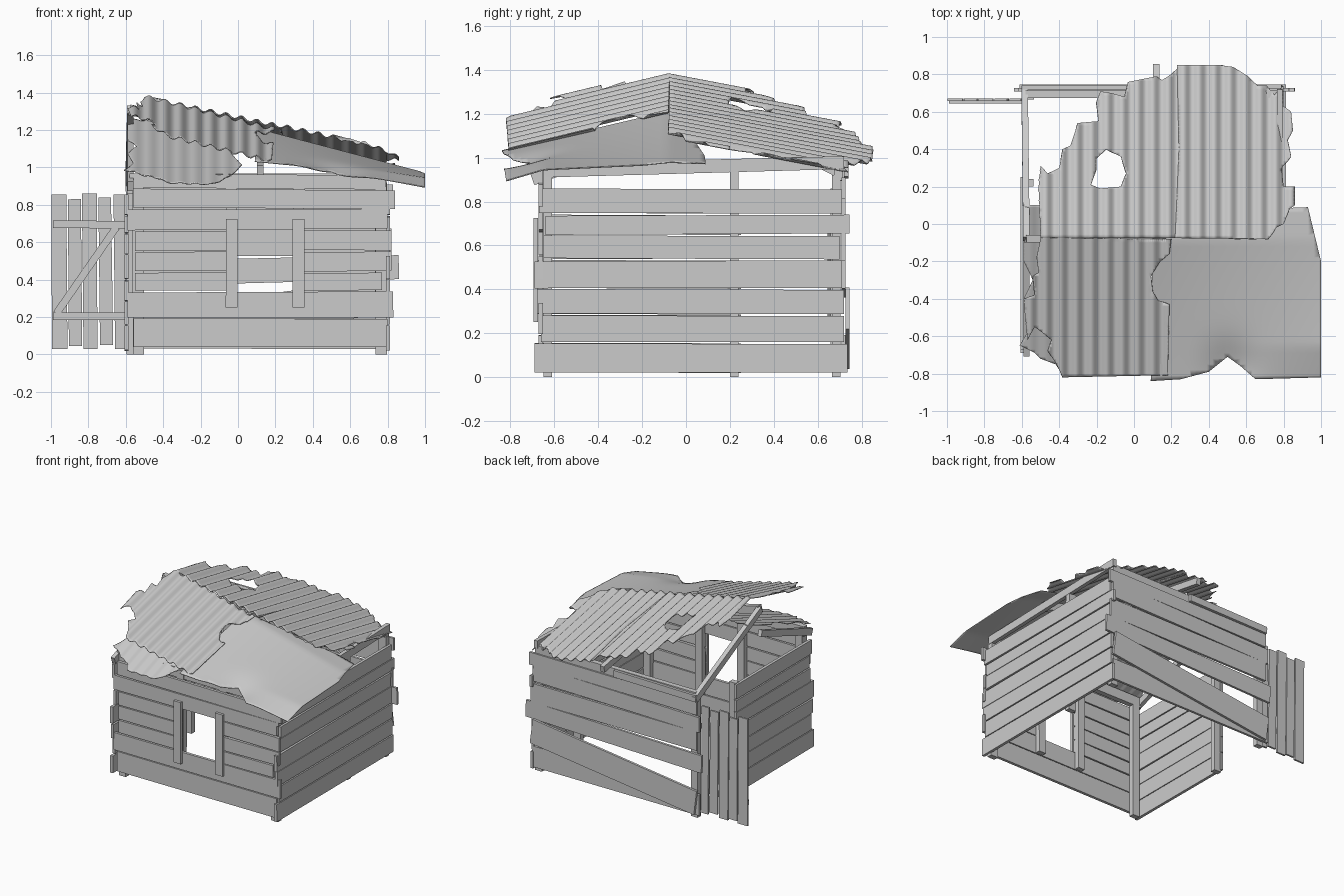
import bpy, math, random
from mathutils import Vector
from mathutils.geometry import delaunay_2d_cdt

if "Cube" in bpy.data.objects:
    bpy.data.objects.remove(bpy.data.objects["Cube"])

random.seed(4)


def beam(name, a, b, width, thick, face, jit=0.003):
    """Slightly crooked plank from a to b; face is the direction of its thin side."""
    a, b, n = Vector(a), Vector(b), Vector(face)
    d = (b - a).normalized()
    n = (n - d * n.dot(d)).normalized()
    s = d.cross(n)
    verts = []
    for p in (a, b):
        off = {-1: random.uniform(-jit, jit), 1: random.uniform(-jit, jit)}
        for i, j in ((-1, -1), (1, -1), (1, 1), (-1, 1)):
            verts.append(p + s * (i * width / 2 + off[i]) + n * (j * thick / 2))
    faces = [(0, 1, 2, 3), (7, 6, 5, 4)] + [(k, 4 + k, 4 + (k + 1) % 4, (k + 1) % 4) for k in range(4)]
    me = bpy.data.meshes.new(name)
    me.from_pydata(verts, [], faces)
    if me.polygons[0].normal.dot(d) > 0:
        me.flip_normals()
    ob = bpy.data.objects.new(name, me)
    bpy.context.collection.objects.link(ob)


def inside(x, y, poly):
    hit = False
    for (x1, y1), (x2, y2) in zip(poly, poly[1:] + poly[:1]):
        if (y1 > y) != (y2 > y) and x < (x2 - x1) * (y - y1) / (y2 - y1) + x1:
            hit = not hit
    return hit


def sheet(name, outline, height, dx, dy, hole=None, thick=0.005):
    """Torn metal sheet: outline in plan, lifted by a height function."""
    pts, edges = [], []
    for loop in [outline] + ([hole] if hole else []):
        start = len(pts)
        for p, q in zip(loop, loop[1:] + loop[:1]):
            p, q = Vector(p), Vector(q)
            n = max(1, int((q - p).length / dx))
            pts += [p.lerp(q, k / n) for k in range(n)]
        edges += [(k, k + 1) for k in range(start, len(pts) - 1)] + [(len(pts) - 1, start)]
    xs, ys = [p[0] for p in outline], [p[1] for p in outline]
    for i in range(1, int((max(xs) - min(xs)) / dx) + 1):
        for j in range(1, int((max(ys) - min(ys)) / dy) + 1):
            x, y = min(xs) + i * dx, min(ys) + j * dy
            if inside(x, y, outline):
                pts.append(Vector((x, y)))
    v, _, f, *_ = delaunay_2d_cdt(pts, edges, [], 0, 1e-5)
    keep = []
    for t in f:
        cx, cy = sum(v[k].x for k in t) / 3, sum(v[k].y for k in t) / 3
        if inside(cx, cy, outline) and not (hole and inside(cx, cy, hole)):
            keep.append(t)
    me = bpy.data.meshes.new(name)
    me.from_pydata([(p.x, p.y, height(p.x, p.y)) for p in v], [], keep)
    ob = bpy.data.objects.new(name, me)
    bpy.context.collection.objects.link(ob)
    m = ob.modifiers.new("thickness", 'SOLIDIFY')
    m.thickness = thick
    bpy.ops.object.select_all(action='DESELECT')
    ob.select_set(True)
    bpy.context.view_layer.objects.active = ob
    bpy.ops.object.shade_smooth_by_angle(angle=math.radians(50))


X, Y = (1, 0, 0), (0, 1, 0)

# Posts: corners, door jamb, right middle post, window studs and trim
for i, (x, y, top) in enumerate([(-.535, -.63, .92), (.765, -.63, .92), (-.565, .685, .92),
                                 (.765, .685, .92), (-.565, .22, .86), (.765, .22, .94)]):
    beam(f"post_{i}", (x, y, 0), (x, y, top), .06, .04, Y)
for i, x in enumerate((-.035, .325)):
    beam(f"window_stud_{i}", (x, -.635, .2), (x, -.635, .95), .06, .04, Y)
    beam(f"window_trim_{i}", (x, -.685, .25), (x, -.685, .725), .065, .02, Y)

# Front wall: bottom, top, and boards cut by the window
for i, (z0, z1, a, b) in enumerate([(.04, .192, -.56, .8), (.198, .335, -.59, .83), (.342, .437, -.55, .77),
                                    (.445, .548, -.55, .82), (.556, .66, -.55, .82),
                                    (.668, .775, -.59, .8), (.782, .882, -.56, .84)]):
    z = (z0 + z1) / 2
    spans = [(a, -.01), (.3, b)] if 2 <= i <= 4 else [(a, b)]
    for k, (p, q) in enumerate(spans):
        r = random.uniform(-.003, .003)
        beam(f"front_board_{i}_{k}", (p, -.662, z + r), (q, -.662, z - r), z1 - z0, .022, Y)

# Right wall, and shorter left wall beside the doorway
for i, (z0, z1, a, b) in enumerate([(.02, .152, -.69, .735), (.158, .28, -.66, .72), (.286, .398, -.68, .72),
                                    (.405, .53, -.69, .71), (.537, .643, -.65, .7),
                                    (.651, .74, -.64, .745), (.747, .857, -.67, .71)]):
    z, r = (z0 + z1) / 2, random.uniform(-.003, .003)
    beam(f"right_board_{i}", (.803, a, z + r), (.803, b, z - r), z1 - z0, .022, X)
    beam(f"left_board_{i}", (-.597, a, z - r), (-.597, .25, z + r), z1 - z0, .022, X)

# Back wall; the second board has slipped and leaves a slanted gap
for i, (za, zb, h, a, b) in enumerate([(.11, .11, .16, -.62, .8), (.13, .31, .19, -.6, .8),
                                       (.43, .465, .13, -.64, .86), (.60, .60, .14, -.6, .82),
                                       (.73, .755, .12, -.62, .8), (.85, .86, .10, -.6, .83)]):
    y = .737 if i == 1 else .718
    beam(f"back_board_{i}", (a, y, za), (b, y, zb), h, .018, Y)

# Wall plates, roof frame and rafters
beam("front_plate", (-.58, -.63, .93), (.79, -.63, .92), .07, .04, Y)
beam("back_plate", (-.58, .695, .93), (.79, .695, .93), .07, .04, Y)
beam("back_cap", (-.6, .73, .93), (.1, .73, .94), .05, .02, Y)
beam("right_plate", (.78, -.64, .942), (.78, .72, .978), .06, .03, X)
beam("ridge_beam", (-.58, -.08, 1.31), (.76, -.08, .985), .06, .04, Y)
beam("left_rafter_front", (-.575, -.7, .9), (-.575, -.08, 1.12), .05, .03, X)
beam("left_rafter_back", (-.585, .73, .92), (-.575, -.08, 1.31), .05, .035, X)
beam("middle_rafter_back", (.12, .85, 1.01), (.12, -.08, 1.18), .05, .035, X)
beam("middle_rafter_front", (.12, -.72, .985), (.12, -.08, 1.13), .05, .035, X)

# Open gate
for i, (x, w, z0, z1) in enumerate([(-.96, .08, .03, .855), (-.875, .07, .045, .83), (-.795, .075, .03, .86),
                                    (-.712, .07, .05, .84), (-.635, .065, .03, .855)]):
    beam(f"gate_plank_{i}", (x + .008, .665, z0), (x, .665, z1), w, .014, Y)
for i, z in enumerate((.205, .695)):
    beam(f"gate_rail_{i}", (-.99, .652, z), (-.59, .652, z), .04, .014, Y)
beam("gate_brace", (-.97, .652, .22), (-.65, .652, .68), .04, .012, Y)


# Roof sheets
def wave(x, amp=.011, period=.082):
    return amp * math.sin(2 * math.pi * x / period)


def back_z(x, y):
    return 1.38 - .215 * (x + .5) - .19 * (y + .08) + wave(x)


def front_z(x, y):
    return 1.38 - .25 * (x + .5) + .24 * (y + .08) + wave(x)


def patch_z(x, y):
    return .905 + .36 * (y + .82) - .05 * (x + .15) + wave(x, .004)


def plain_z(x, y):
    slope = .225 - .21 * (x - .15) if y < -.08 else -.1
    dip = .04 * math.exp(-((x - .52) / .13) ** 2 - ((y + .78) / .15) ** 2)
    corner = .25 * max(0, -.65 - y) * max(0, min(1, (x - .5) * 2))
    return 1.185 - .265 * (x - .2) + (y + .08) * slope - dip - corner


back_left = [(-.5, -.075), (.23, -.075), (.25, .4), (.24, .84), (.2, .8), (.15, .77), (.12, .79), (.02, .77),
             (-.03, .76), (-.05, .68), (-.12, .7), (-.18, .71), (-.2, .65), (-.19, .55), (-.3, .54), (-.34, .42),
             (-.38, .4), (-.4, .3), (-.46, .27), (-.5, .31), (-.51, .2)]
hole = [(-.23, .21), (-.18, .19), (-.07, .2), (-.04, .27), (-.07, .36), (-.15, .4), (-.2, .35), (-.2, .29)]
sheet("back_sheet_left", back_left, back_z, .0103, .02, hole)
back_right = [(.22, -.075), (.72, -.08), (.76, -.02), (.8, 0), (.83, .08), (.86, .1), (.86, .2), (.8, .2),
              (.79, .3), (.84, .36), (.82, .45), (.85, .5), (.84, .6), (.8, .63), (.8, .74), (.75, .69),
              (.71, .74), (.66, .74), (.61, .79), (.53, .84), (.45, .85), (.23, .85), (.24, .4)]
sheet("back_sheet_right", back_right, lambda x, y: back_z(x, y) + .003, .0103, .02)
front = [(-.5, -.075), (.2, -.08), (.19, -.16), (.14, -.2), (.09, -.28), (.1, -.36), (.13, -.41), (.19, -.43),
         (.18, -.81), (.1, -.81), (-.38, -.82), (-.42, -.74), (-.46, -.68), (-.44, -.62), (-.53, -.55),
         (-.57, -.62), (-.59, -.4), (-.53, -.38), (-.54, -.28), (-.51, -.26), (-.52, -.18)]
sheet("front_sheet", front, front_z, .0103, .02)
patch = [(-.59, .1), (-.5, .1), (-.1, -.1), (.02, -.5), (-.05, -.68), (-.14, -.8), (-.38, -.81), (-.42, -.75),
         (-.5, -.72), (-.53, -.69), (-.61, -.65), (-.56, -.56), (-.59, -.4), (-.54, -.3), (-.59, -.2)]
sheet("lower_patch_sheet", patch, patch_z, .0103, .02)
plain = [(.09, -.84), (.25, -.83), (.4, -.79), (.5, -.71), (.57, -.76), (.65, -.83), (1, -.82), (1, -.2),
         (.93, .09), (.8, .085), (.1, -.05)]
sheet("plain_sheet", plain, plain_z, .03, .03)
